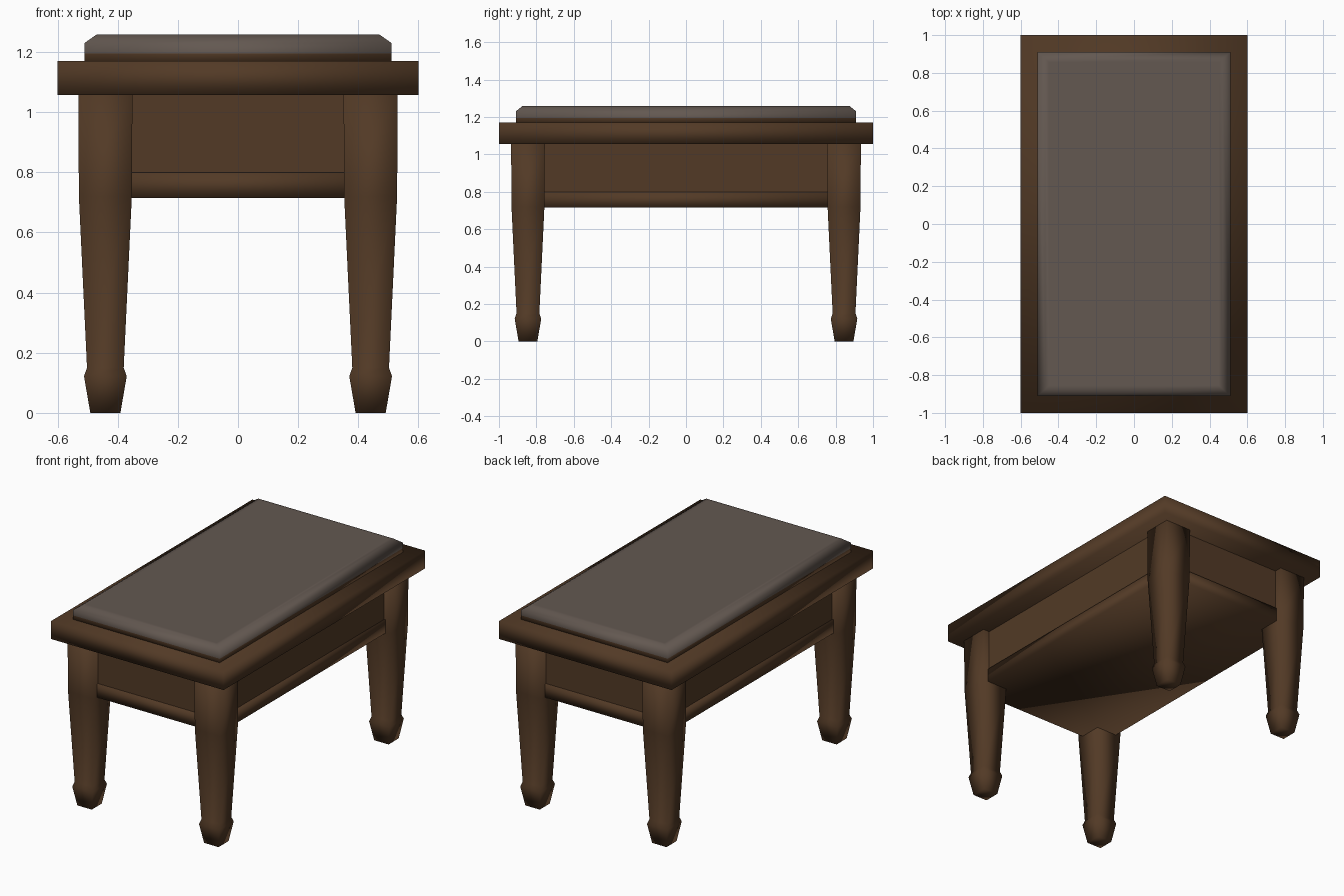
import bpy
import bmesh

if "Cube" in bpy.data.objects:
    bpy.data.objects.remove(bpy.data.objects["Cube"], do_unlink=True)


def make_material(name, colour):
    mat = bpy.data.materials.new(name)
    mat.use_nodes = True
    mat.diffuse_color = (*colour, 1)
    mat.node_tree.nodes["Principled BSDF"].inputs["Base Color"].default_value = (*colour, 1)
    return mat


wood = make_material("dark wood", (0.085, 0.042, 0.019))
cloth = make_material("grey cloth", (0.125, 0.098, 0.082))


def loft(name, sections, centre=(0, 0), materials=(wood,)):
    """Stack rectangular sections (half width, half depth, height) into one solid."""
    bm = bmesh.new()
    rings = []
    for hx, hy, z in sections:
        corners = ((-hx, -hy), (hx, -hy), (hx, hy), (-hx, hy))
        rings.append([bm.verts.new((centre[0] + x, centre[1] + y, z)) for x, y in corners])
    for low, high in zip(rings, rings[1:]):
        for i in range(4):
            j = (i + 1) % 4
            bm.faces.new((low[i], low[j], high[j], high[i]))
    bm.faces.new(rings[0][::-1])
    bm.faces.new(rings[-1])
    for face in bm.faces:
        face.smooth = True
    mesh = bpy.data.meshes.new(name)
    bm.to_mesh(mesh)
    bm.free()
    for mat in materials:
        mesh.materials.append(mat)
    obj = bpy.data.objects.new(name, mesh)
    bpy.context.collection.objects.link(obj)
    return obj


# Top board
loft("top_board", [(0.6, 1, 1.057), (0.6, 1, 1.17)])

# Padded seat: wooden lower band, grey cloth above it
seat = loft("seat_pad", [(0.51, 0.91, 1.16), (0.51, 0.91, 1.195), (0.51, 0.91, 1.23),
                         (0.47, 0.875, 1.258), (0.45, 0.855, 1.258)], materials=(wood, cloth))
for face in seat.data.polygons:
    face.material_index = int(face.center.z > 1.19)

# Apron panels and the rail box beneath them
loft("apron", [(0.487, 0.887, 0.79), (0.487, 0.887, 1.06)])
loft("lower_rail", [(0.495, 0.895, 0.715), (0.495, 0.895, 0.8)])

# Tapered legs with flared feet
leg_profile = [(0.05, 0), (0.071, 0.122), (0.061, 0.15), (0.088, 0.72), (0.09, 1.06)]
for side, sx in (("left", 1), ("right", -1)):
    for end, sy in (("front", -1), ("back", 1)):
        loft(f"{end}_{side}_leg", [(r, r, z) for r, z in leg_profile],
             (0.441 * sx, 0.845 * sy))

# Keep the apron panels crisp
bpy.ops.object.select_all(action="DESELECT")
apron = bpy.data.objects["apron"]
apron.select_set(True)
bpy.context.view_layer.objects.active = apron
bpy.ops.object.shade_smooth_by_angle()
